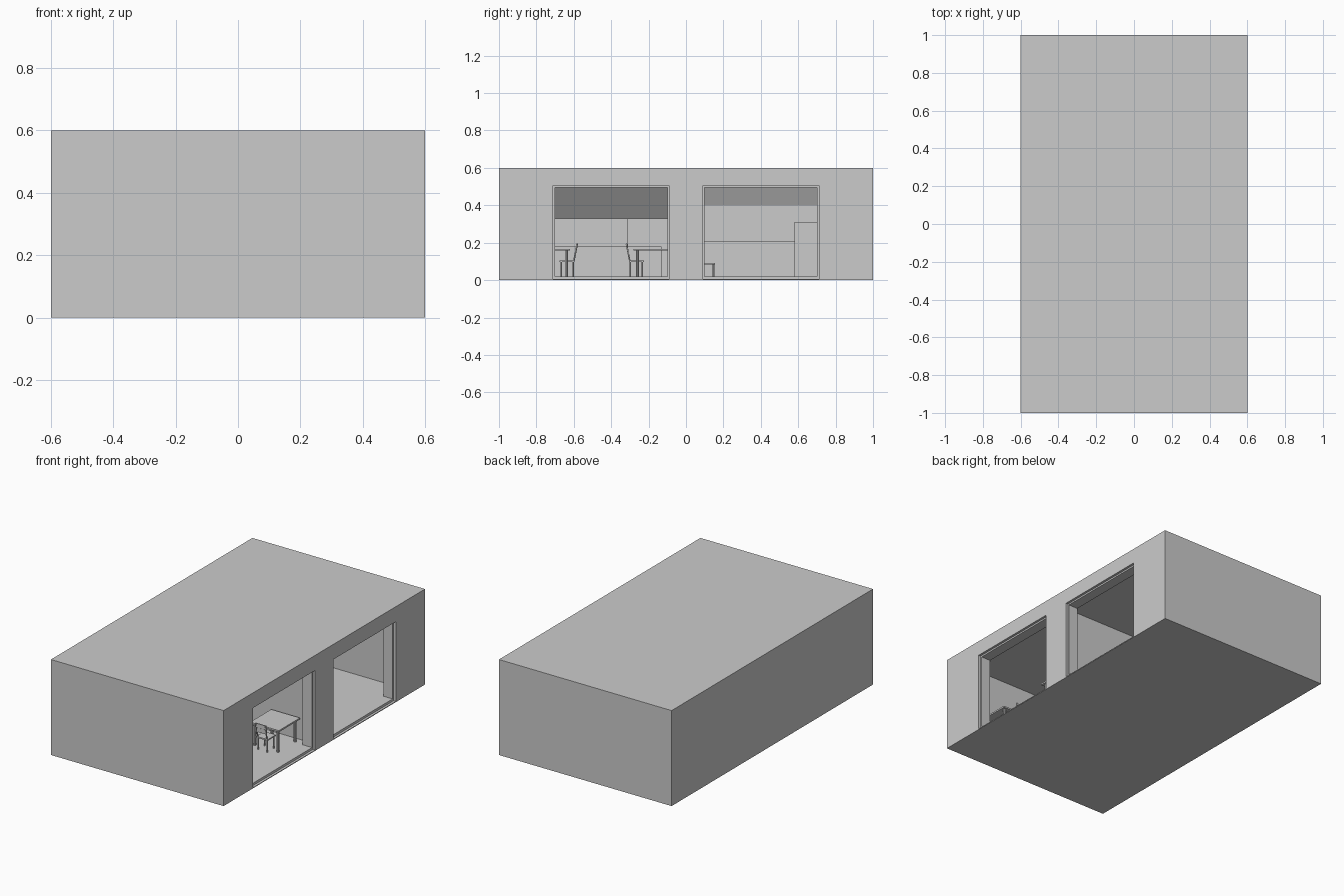
import bpy, bmesh
from mathutils import Vector

if "Cube" in bpy.data.objects:
    bpy.data.objects.remove(bpy.data.objects["Cube"])


def finish(name, bm):
    bmesh.ops.recalc_face_normals(bm, faces=bm.faces)
    mesh = bpy.data.meshes.new(name)
    bm.to_mesh(mesh)
    bm.free()
    obj = bpy.data.objects.new(name, mesh)
    bpy.context.collection.objects.link(obj)
    return obj


def prism(name, profile, y0, y1):
    """Extrude an (x, z) profile along y."""
    bm = bmesh.new()
    face = bm.faces.new([bm.verts.new((x, y0, z)) for x, z in profile])
    out = bmesh.ops.extrude_face_region(bm, geom=[face])
    verts = [g for g in out["geom"] if isinstance(g, bmesh.types.BMVert)]
    bmesh.ops.translate(bm, vec=(0, y1 - y0, 0), verts=verts)
    return finish(name, bm)


def box(name, x0, x1, y0, y1, z0, z1):
    return prism(name, [(x0, z0), (x1, z0), (x1, z1), (x0, z1)], y0, y1)


def rod(name, a, b, r):
    a, b = Vector(a), Vector(b)
    bm = bmesh.new()
    bmesh.ops.create_cone(bm, cap_ends=True, segments=8, radius1=r, radius2=r,
                          depth=(b - a).length)
    rot = (b - a).to_track_quat('Z', 'Y').to_matrix().to_4x4()
    rot.translation = (a + b) / 2
    bm.transform(rot)
    return finish(name, bm)


def cut(target, cutter):
    mod = target.modifiers.new(cutter.name, 'BOOLEAN')
    mod.operation = 'DIFFERENCE'
    mod.solver = 'EXACT'
    mod.object = cutter
    cutter.hide_render = True
    cutter.hide_set(True)


FLOOR, BACK = 0.02, -0.45

# building block with two rooms, each with sloped ceiling at the rear
building = box("building", -0.6, 0.6, -1, 1, 0, 0.6)
for name, y0, y1, d0, run, low in (("dining_room", -0.85, -0.05, -0.7, 0.13, 0.33),
                                   ("store_room", 0.05, 0.85, 0.1, 0.05, 0.40)):
    cut(building, prism(name + "_cutter",
        [(0.52, FLOOR), (0.52, 0.5), (BACK + run, 0.5), (BACK, low), (BACK, FLOOR)], y0, y1))
    cut(building, box(name + "_door_cutter", 0.50, 0.62, d0, d0 + 0.6, FLOOR, 0.495))
    cut(building, box(name + "_rebate_cutter", 0.585, 0.63, d0 - 0.01, d0 + 0.61, 0.005, 0.505))


# tables and chairs, mirrored about the dining room centre
def dining_set(tag, mid, s):
    def Y(d):
        return mid + s * d

    def sbox(name, x0, x1, a, b, z0, z1):
        return box(f"{tag}_{name}", x0, x1, min(Y(a), Y(b)), max(Y(a), Y(b)), z0, z1)

    sbox("table_top", 0.28, 0.48, 0.17, 0.38, 0.157, 0.167)
    for x in (0.30, 0.46):
        for d in (0.19, 0.36):
            rod(f"{tag}_table_leg", (x, Y(d), FLOOR), (x, Y(d), 0.16), 0.008)
    sbox("seat", 0.34, 0.42, 0.145, 0.225, 0.096, 0.104)
    for x in (0.348, 0.412):
        for d in (0.153, 0.217):
            rod(f"{tag}_chair_leg", (x, Y(d), FLOOR), (x, Y(d), 0.098), 0.004)
        rod(f"{tag}_back_post", (x, Y(0.15), 0.1), (x, Y(0.131), 0.195), 0.004)
    for z, d in ((0.175, 0.135), (0.145, 0.141)):
        sbox("back_rail", 0.344, 0.416, d - 0.003, d + 0.003, z - 0.008, z + 0.018)


dining_set("right", -0.45, 1)
dining_set("left", -0.45, -1)

# dining room rear counter and wall cabinet
box("dining_counter", BACK, -0.30, -0.85, -0.13, FLOOR, 0.18)
box("wall_cabinet", BACK, -0.40, -0.85, -0.31, 0.18, 0.33)

# store room rear counter, tall cabinet and low bench
box("store_counter", BACK, -0.28, 0.05, 0.58, FLOOR, 0.21)
box("tall_cabinet", BACK, -0.25, 0.58, 0.85, FLOOR, 0.31)
box("bench_top", -0.15, 0.05, 0.05, 0.155, 0.083, 0.092)
for x in (-0.135, 0.035):
    for y in (0.065, 0.148):
        rod("bench_leg", (x, y, FLOOR), (x, y, 0.085), 0.005)
